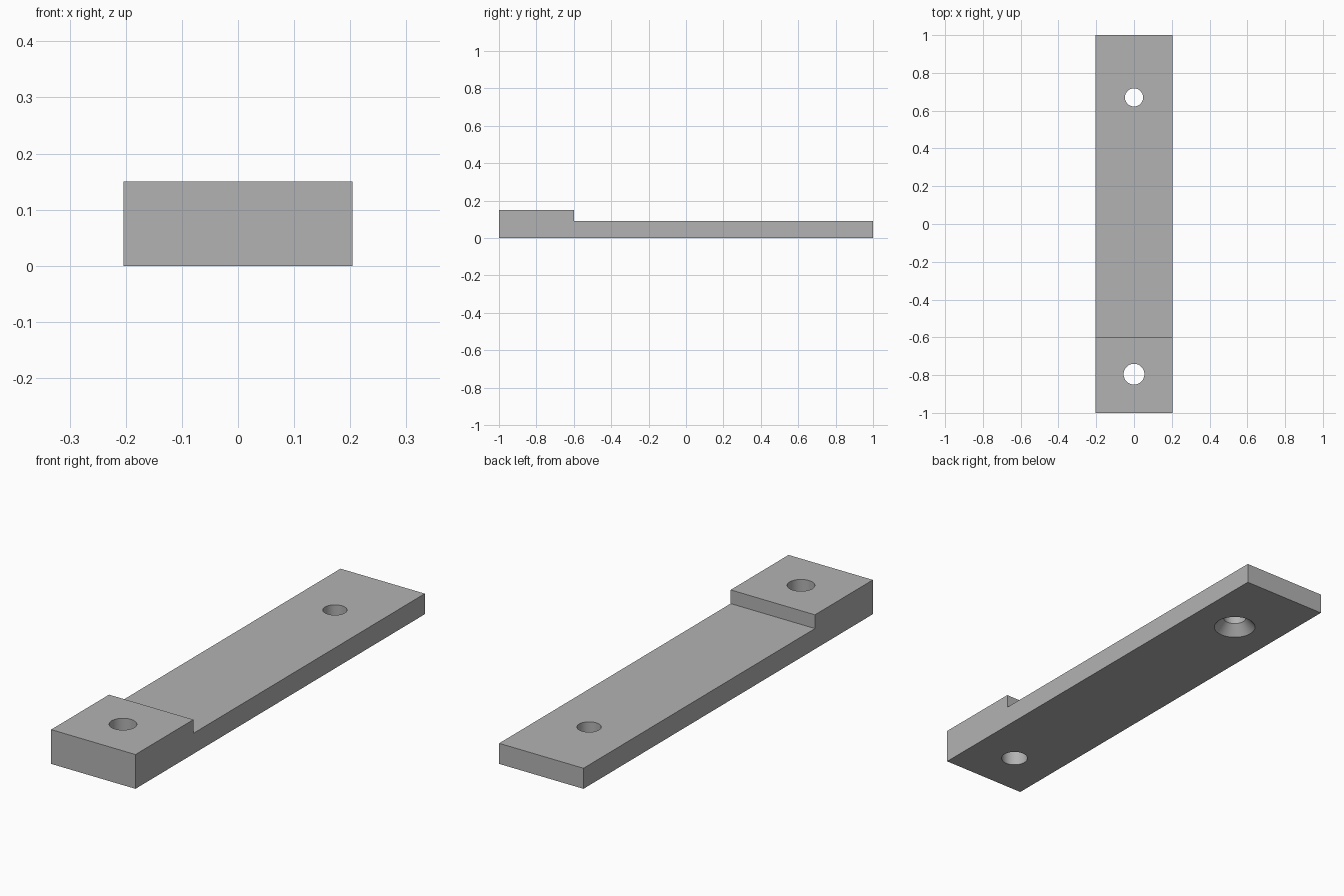
import bpy
import bmesh
from math import radians
from mathutils import Matrix

cube = bpy.data.objects.get("Cube")
if cube:
    bpy.data.objects.remove(cube, do_unlink=True)

HALF_W, PLATE_Z, PAD_Z, STEP_Y = 0.204, 0.09, 0.15, -0.6

grey = bpy.data.materials.new("mid_grey")
grey.use_nodes = True
colour = (0.45, 0.45, 0.45, 1)
grey.diffuse_color = colour
grey.node_tree.nodes["Principled BSDF"].inputs["Base Color"].default_value = colour


def make_object(name, bm):
    bmesh.ops.recalc_face_normals(bm, faces=bm.faces)
    mesh = bpy.data.meshes.new(name)
    bm.to_mesh(mesh)
    bm.free()
    mesh.materials.append(grey)
    obj = bpy.data.objects.new(name, mesh)
    bpy.context.collection.objects.link(obj)
    return obj


def cone_cutter(name, y, z0, z1, r0, r1):
    """Round cutter standing upright between two heights."""
    bm = bmesh.new()
    bmesh.ops.create_cone(bm, cap_ends=True, segments=64, radius1=r0, radius2=r1,
                          depth=z1 - z0, matrix=Matrix.Translation((0, y, (z0 + z1) / 2)))
    obj = make_object(name, bm)
    obj.hide_render = True
    obj.hide_set(True)
    return obj


# Stepped bar: side profile extruded across the width
bm = bmesh.new()
profile = [(-1, 0), (1, 0), (1, PLATE_Z), (STEP_Y, PLATE_Z), (STEP_Y, PAD_Z), (-1, PAD_Z)]
side = bm.faces.new([bm.verts.new((-HALF_W, y, z)) for y, z in profile])
new = bmesh.ops.extrude_face_region(bm, geom=[side])["geom"]
bmesh.ops.translate(bm, vec=(2 * HALF_W, 0, 0),
                    verts=[v for v in new if isinstance(v, bmesh.types.BMVert)])
bar = make_object("stepped_bar", bm)

# Two through holes, the rear one countersunk from below
cutters = [
    cone_cutter("front_hole_cutter", -0.795, -0.1, 0.3, 0.055, 0.055),
    cone_cutter("rear_hole_cutter", 0.67, -0.1, 0.3, 0.048, 0.048),
    cone_cutter("countersink_cutter", 0.67, -0.045, 0.045, 0.126, 0.048),
]
for cutter in cutters:
    mod = bar.modifiers.new(cutter.name, "BOOLEAN")
    mod.operation = "DIFFERENCE"
    mod.solver = "EXACT"
    mod.object = cutter

# Bake the cuts, then smooth only the hole walls
bpy.ops.object.select_all(action="DESELECT")
bpy.context.view_layer.objects.active = bar
bar.select_set(True)
for mod in list(bar.modifiers):
    bpy.ops.object.modifier_apply(modifier=mod.name)
for cutter in cutters:
    bpy.data.objects.remove(cutter, do_unlink=True)
bpy.ops.object.shade_smooth_by_angle(angle=radians(30))
